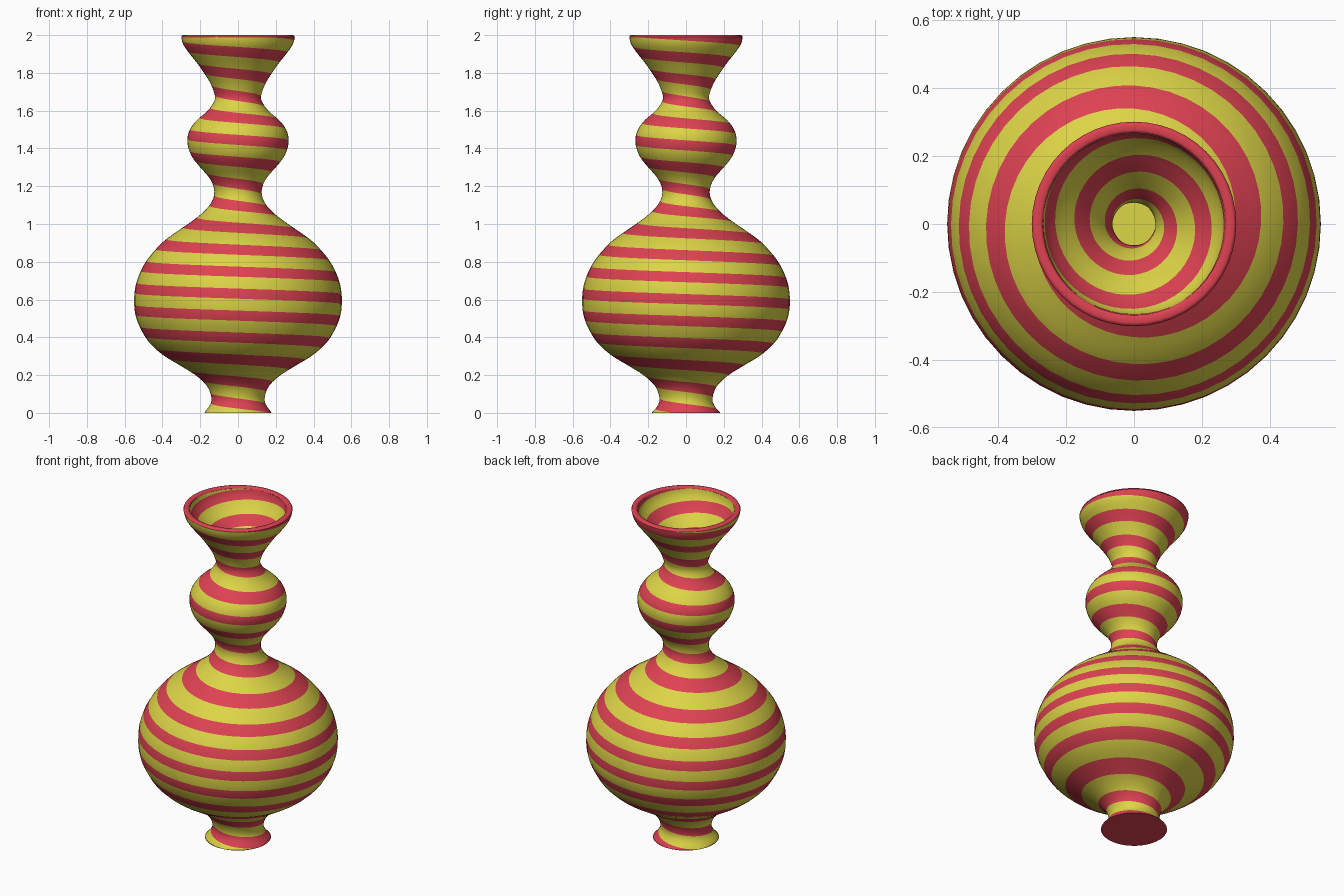
import bpy, bmesh, math

if "Cube" in bpy.data.objects:
    bpy.data.objects.remove(bpy.data.objects["Cube"])

SEGS = 48
PITCH = 0.1163            # height gained by the spiral stripe per turn
PHASE = 0.137             # height of the red stripe centre at +x
TOP, FLOOR = 1.99, 0.06

# Outer silhouette: (height, radius)
PROFILE = [(0, .182), (.02, .163), (.06, .141), (.11, .148), (.15, .17), (.2, .225),
           (.25, .305), (.3, .388), (.35, .448), (.4, .49), (.5, .538), (.6, .55),
           (.7, .535), (.8, .488), (.9, .403), (.95, .338), (1.0, .265), (1.05, .198),
           (1.1, .15), (1.15, .127), (1.2, .13), (1.25, .156), (1.3, .2), (1.35, .24),
           (1.4, .262), (1.45, .268), (1.5, .255), (1.55, .218), (1.6, .16), (1.66, .122),
           (1.7, .128), (1.75, .149), (1.8, .18), (1.85, .215), (1.9, .255), (1.95, .29),
           (1.99, .301)]


def material(name, rgb):
    m = bpy.data.materials.new(name)
    m.diffuse_color = (*rgb, 1)
    m.use_nodes = True
    m.node_tree.nodes["Principled BSDF"].inputs["Base Color"].default_value = m.diffuse_color
    return m


red = material("red", (.73, .054, .085))
yellow = material("yellow", (.72, .66, .062))


def slope(i):
    a, b = PROFILE[max(i - 1, 0)], PROFILE[min(i + 1, len(PROFILE) - 1)]
    return (b[1] - a[1]) / (b[0] - a[0])


def outer_radius(z):
    """Smooth curve through the profile points."""
    z = min(max(z, 0), PROFILE[-1][0])
    i = 0
    while i < len(PROFILE) - 2 and z > PROFILE[i + 1][0]:
        i += 1
    (z0, r0), (z1, r1) = PROFILE[i], PROFILE[i + 1]
    h = z1 - z0
    t = (z - z0) / h
    return ((2*t**3 - 3*t**2 + 1) * r0 + (t**3 - 2*t**2 + t) * h * slope(i)
            + (3*t**2 - 2*t**3) * r1 + (t**3 - t**2) * h * slope(i + 1))


def inner_radius(z):
    """The wall is thicker at the narrow necks."""
    r = outer_radius(z)
    return r - .033 - .025 * min(max((.25 - r) / .12, 0), 1)


def finish(name, bm, mats):
    me = bpy.data.meshes.new(name)
    for f in bm.faces:
        f.smooth = True
    bm.to_mesh(me)
    bm.free()
    for m in mats:
        me.materials.append(m)
    ob = bpy.data.objects.new(name, me)
    bpy.context.collection.objects.link(ob)


def striped_wall(name, radius, low, high, flip):
    """Wall of revolution whose rows follow the spiral stripe, trimmed flat at both ends."""
    bm = bmesh.new()
    # first three gaps of each turn are red, the rest yellow
    steps = [(k + f, i < 3) for k in range(-2, 19)
             for i, f in enumerate((-.23, -.077, .077, .23, .41, .59))]
    grid = []
    for s, _ in steps:
        row = []
        for j in range(SEGS + 1):
            a = 2 * math.pi * j / SEGS
            z = PHASE + PITCH * (s - j / SEGS)
            r = radius(z)
            row.append(bm.verts.new((r * math.cos(a), r * math.sin(a), z)))
        grid.append(row)
    for i in range(len(grid) - 1):
        for j in range(SEGS):
            q = [grid[i][j], grid[i][j + 1], grid[i + 1][j + 1], grid[i + 1][j]]
            f = bm.faces.new(q[::-1] if flip else q)
            f.material_index = 0 if steps[i][1] else 1
    bmesh.ops.remove_doubles(bm, verts=bm.verts, dist=1e-5)
    for z, n in ((low, -1), (high, 1)):
        bmesh.ops.bisect_plane(bm, geom=bm.verts[:] + bm.edges[:] + bm.faces[:], dist=1e-6,
                               plane_co=(0, 0, z), plane_no=(0, 0, n), clear_outer=True)
    finish(name, bm, [red, yellow])


def disc(name, r, z, mat, up):
    bm = bmesh.new()
    vs = [bm.verts.new((r * math.cos(2 * math.pi * j / SEGS),
                        r * math.sin(2 * math.pi * j / SEGS), z)) for j in range(SEGS)]
    bm.faces.new(vs if up else vs[::-1])
    finish(name, bm, [mat])


def lathe_rings(name, rings, mat):
    bm = bmesh.new()
    grid = [[bm.verts.new((r * math.cos(2 * math.pi * j / SEGS),
                           r * math.sin(2 * math.pi * j / SEGS), z)) for j in range(SEGS)]
            for r, z in rings]
    for a, b in zip(grid, grid[1:]):
        for j in range(SEGS):
            k = (j + 1) % SEGS
            bm.faces.new((a[j], a[k], b[k], b[j]))
    finish(name, bm, [mat])


# Vase walls
striped_wall("vase_outer_wall", outer_radius, 0, TOP, False)
striped_wall("vase_inner_wall", inner_radius, FLOOR, TOP, True)
# Lip joining both walls
ro, ri = outer_radius(TOP), inner_radius(TOP)
lathe_rings("vase_lip", [(ro, TOP), (ro - .004, 1.998), (ro - .01, 2.0),
                         (ri + .008, 2.0), (ri + .002, 1.997), (ri, TOP)], red)
# Underside and inside floor
disc("vase_base", outer_radius(0), 0, red, False)
disc("vase_floor", inner_radius(FLOOR), FLOOR, yellow, True)
